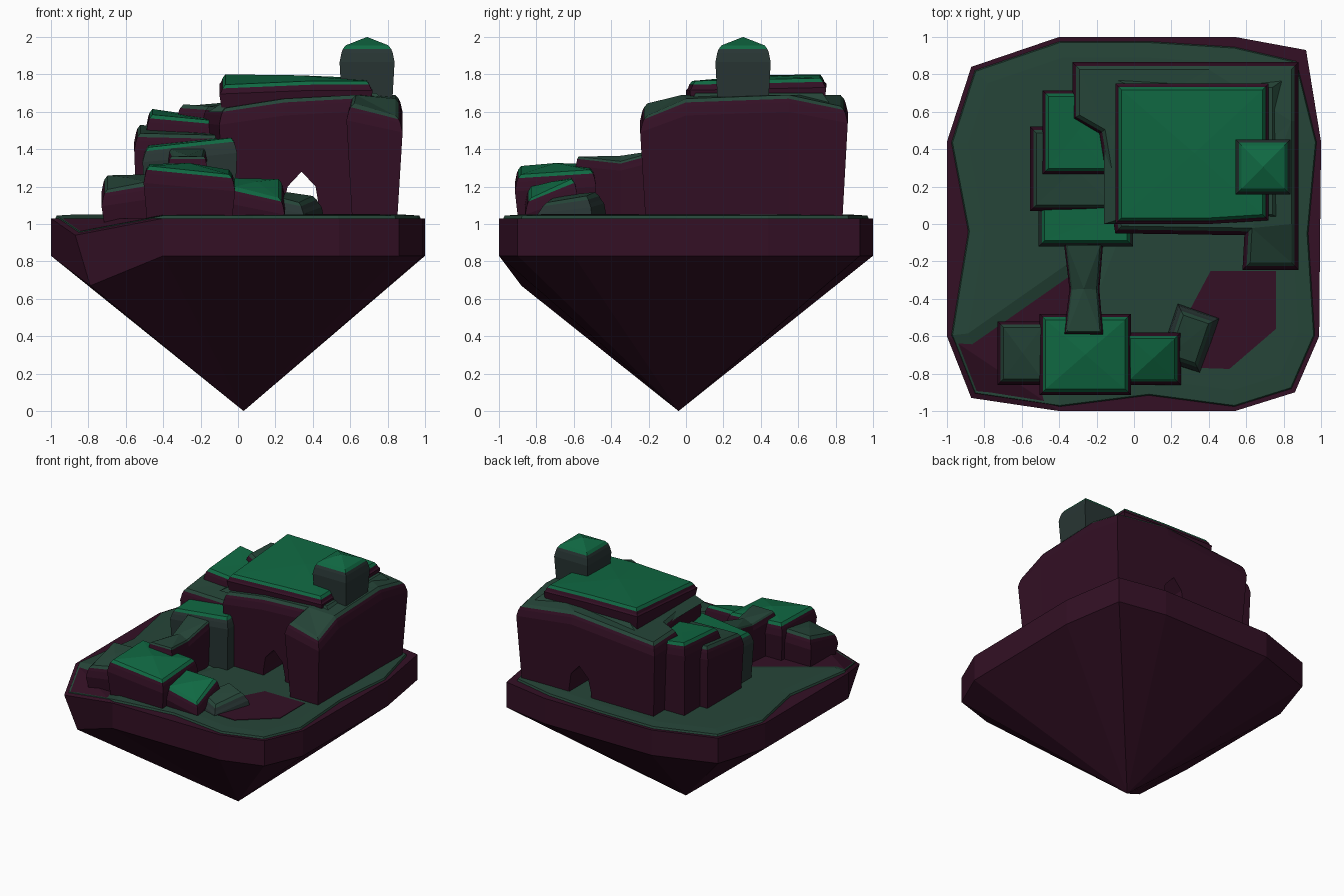
import bpy, bmesh
from mathutils import Vector, Matrix

if "Cube" in bpy.data.objects:
    bpy.data.objects.remove(bpy.data.objects["Cube"])


def mat(name, rgb):
    m = bpy.data.materials.new(name)
    m.diffuse_color = (*rgb, 1)
    m.use_nodes = True
    m.node_tree.nodes["Principled BSDF"].inputs["Base Color"].default_value = m.diffuse_color
    return m


PURPLE = mat("dark purple rock", (0.033, 0.005, 0.018))
MOSS = mat("dark green moss", (0.019, 0.060, 0.040))
BRIGHT = mat("bright green grass", (0.005, 0.140, 0.055))
STONE = mat("grey stone", (0.021, 0.036, 0.034))


def offset(pts, d):
    """Move a counter-clockwise outline inward by d with mitred corners."""
    out = []
    for i, p in enumerate(pts):
        p = Vector(p)
        e1 = (p - Vector(pts[i - 1])).normalized()
        e2 = (Vector(pts[(i + 1) % len(pts)]) - p).normalized()
        n1, n2 = Vector((-e1.y, e1.x)), Vector((-e2.y, e2.x))
        out.append(p + (n1 + n2) * d / (1 + n1.dot(n2)))
    return out


def loft(name, rings, ring_mats, mats, bottom=None, top=None, top_mat=0):
    """Join rings of points; each end is closed by a face or by a fan to a point."""
    bm = bmesh.new()
    loops = [[bm.verts.new(p) for p in r] for r in rings]
    n = len(loops[0])
    for k in range(len(loops) - 1):
        for i in range(n):
            j = (i + 1) % n
            f = bm.faces.new((loops[k][i], loops[k][j], loops[k + 1][j], loops[k + 1][i]))
            f.material_index = ring_mats[k]
    for loop, tip, mi in ((loops[0], bottom, 0), (loops[-1], top, top_mat)):
        if tip is None:
            bm.faces.new(loop).material_index = mi
        else:
            v = bm.verts.new(tip)
            for i in range(n):
                bm.faces.new((loop[i], loop[(i + 1) % n], v)).material_index = mi
    bmesh.ops.triangulate(bm, faces=[f for f in bm.faces if len(f.verts) > 4])
    bmesh.ops.recalc_face_normals(bm, faces=bm.faces)
    me = bpy.data.meshes.new(name)
    bm.to_mesh(me)
    bm.free()
    for m in mats:
        me.materials.append(m)
    ob = bpy.data.objects.new(name, me)
    bpy.context.collection.objects.link(ob)
    return ob


def block(name, pts, zs, wall, cap, z0=1.0, base=0.015, rim=0.025, crown=0.0,
          drop=0.09, lip=0.02, fan=True):
    """Bulging rock with a rounded rim and a thin coloured cap; zs are cap heights."""
    def ring(d, dz):
        return [(p[0], p[1], z + dz) for p, z in zip(offset(pts, d), zs)]
    rings = [[(p[0], p[1], z0) for p in offset(pts, base)],
             ring(0, -drop), ring(rim * 0.4, -lip - 0.02), ring(rim * 0.7, -lip), ring(rim * 1.3, 0)]
    c = None
    if fan:
        n = len(pts)
        c = (sum(p[0] for p in pts) / n, sum(p[1] for p in pts) / n, sum(zs) / n + crown)
    return loft(name, rings, [0, 0, 0, 1], [wall, cap], top=c, top_mat=1)


def box(name, x0, x1, y0, y1, zs, wall, cap, **kw):
    """Block on a rectangle; zs run front-left, front-right, back-right, back-left."""
    return block(name, [(x0, y0), (x1, y0), (x1, y1), (x0, y1)], zs, wall, cap, **kw)


# floating island: vertical band over a pointed underside
outline = [(-0.4, -1), (0.08, -1), (0.54, -1), (0.86, -0.9), (0.99, -0.6), (0.995, -0.05),
           (1, 0.44), (0.92, 0.93), (0.54, 1), (0.08, 1), (-0.4, 1), (-0.87, 0.84),
           (-1, 0.44), (-1, -0.04), (-1, -0.6), (-0.87, -0.93)]
low = len(outline) - 1   # the drooping front-left corner
under = [(x, y, 0.83) for x, y in outline]
under[low] = (-0.79, -0.88, 0.67)
brim = [(x, y, 1.03) for x, y in outline]
brim[low] = (-0.87, -0.93, 0.94)
loft("island_rock", [under, brim], [0], [PURPLE], bottom=(0.03, -0.04, 0.0))

# mossy ground with a wavy edge
inner = offset(outline, 0.03)
for i, (dx, dy) in {1: (0, 0.06), 5: (-0.04, 0), 7: (-0.03, -0.04), 8: (0, -0.03), 13: (0.09, 0)}.items():
    inner[i] += Vector((dx, dy))


def ground(d, z):
    return [(p.x, p.y, z - (0.085 if i == low else 0)) for i, p in enumerate(offset(inner, d))]


loft("ground_moss", [ground(-0.01, 1.02), ground(0, 1.045), ground(0.08, 1.05)], [0, 0], [MOSS],
     top=(-0.05, 0, 1.05))

# bare patch on the ground
patch = [(0.25, -0.55), (0.36, -0.77), (0.51, -0.775), (0.76, -0.56), (0.76, -0.25), (0.41, -0.25)]
loft("bare_patch", [[(x, y, z) for x, y in patch] for z in (1.046, 1.054)], [0], [PURPLE])

# main cliff with front spur
cliff = block("cliff",
              [(0.58, -0.245), (0.88, -0.245), (0.88, 0), (0.88, 0.55), (0.88, 0.865), (0.4, 0.865),
               (-0.33, 0.865), (-0.33, 0.56), (-0.19, 0.48), (-0.10, -0.05), (0.25, -0.055), (0.59, -0.06)],
              [1.645, 1.58, 1.67, 1.69, 1.63, 1.69, 1.63, 1.64, 1.63, 1.62, 1.67, 1.69],
              PURPLE, MOSS, base=0.03, rim=0.03, fan=False)
loft("cliff_top_mound", [[(x, y, 1.6) for x, y in ((-0.16, 0), (0.84, 0), (0.84, 0.8), (-0.16, 0.8))],
                         [(x, y, 1.70) for x, y in ((0, 0.05), (0.74, 0.05), (0.74, 0.73), (0, 0.73))]],
     [0], [MOSS])

# arch tunnel through the cliff
arch = [(0.235, 0.9), (0.245, 1.1), (0.265, 1.2), (0.34, 1.28), (0.415, 1.2), (0.435, 1.08), (0.435, 0.9)]
cutter = loft("arch_cutter", [[(x, y, z) for x, z in arch] for y in (-0.4, 1.1)], [0], [PURPLE])
cutter.hide_render = True
cutter.hide_viewport = True
mod = cliff.modifiers.new("arch", "BOOLEAN")
mod.operation = "DIFFERENCE"
mod.solver = "EXACT"
mod.object = cutter

# upper slab with bright grass
block("upper_slab",
      [(-0.10, 0.0), (0.4, 0.0), (0.72, 0.02), (0.72, 0.75), (0.3, 0.75), (-0.10, 0.75)],
      [1.745, 1.765, 1.765, 1.78, 1.795, 1.80], PURPLE, BRIGHT, z0=1.6, drop=0.05, crown=0.02)

# stone tower
box("tower", 0.543, 0.837, 0.157, 0.453, [1.955] * 4, STONE, BRIGHT, z0=1.6, crown=0.045)

# stepped rocks left of the cliff
box("back_step", -0.49, -0.12, 0.265, 0.715, [1.585, 1.555, 1.57, 1.615], PURPLE, BRIGHT)
box("middle_step", -0.555, -0.08, 0.07, 0.52, [1.485, 1.475, 1.49, 1.53], PURPLE, MOSS)
box("front_step", -0.51, -0.005, -0.12, 0.12, [1.41, 1.46, 1.465, 1.42], STONE, BRIGHT, drop=0.08)

# wall with waisted walkway between steps and front house
block("walkway",
      [(-0.375, -0.59), (-0.165, -0.59), (-0.185, -0.35), (-0.165, -0.10), (-0.375, -0.10), (-0.345, -0.35)],
      [1.36, 1.36, 1.335, 1.40, 1.40, 1.335], PURPLE, MOSS, rim=0.012, drop=0.05, lip=0.012)

# front houses
box("front_house", -0.505, -0.015, -0.915, -0.48, [1.31, 1.265, 1.29, 1.32], PURPLE, BRIGHT,
    base=0.02, crown=0.03)
box("left_house", -0.73, -0.46, -0.86, -0.52, [1.185, 1.225, 1.265, 1.26], PURPLE, MOSS, crown=0.015)
box("right_house", -0.05, 0.25, -0.86, -0.58, [1.20, 1.14, 1.24, 1.245], PURPLE, BRIGHT, crown=0.02)

# loose boulder, turned and tapered
turn = Matrix.Rotation(-0.33, 2)
boulder = [turn @ Vector(p) + Vector((0.295, -0.615))
           for p in ((-0.11, -0.15), (0.11, -0.15), (0.11, 0.15), (-0.11, 0.15))]
block("boulder", boulder, [1.15, 1.115, 1.15, 1.17], STONE, MOSS, base=-0.015, rim=0.03, drop=0.06)
